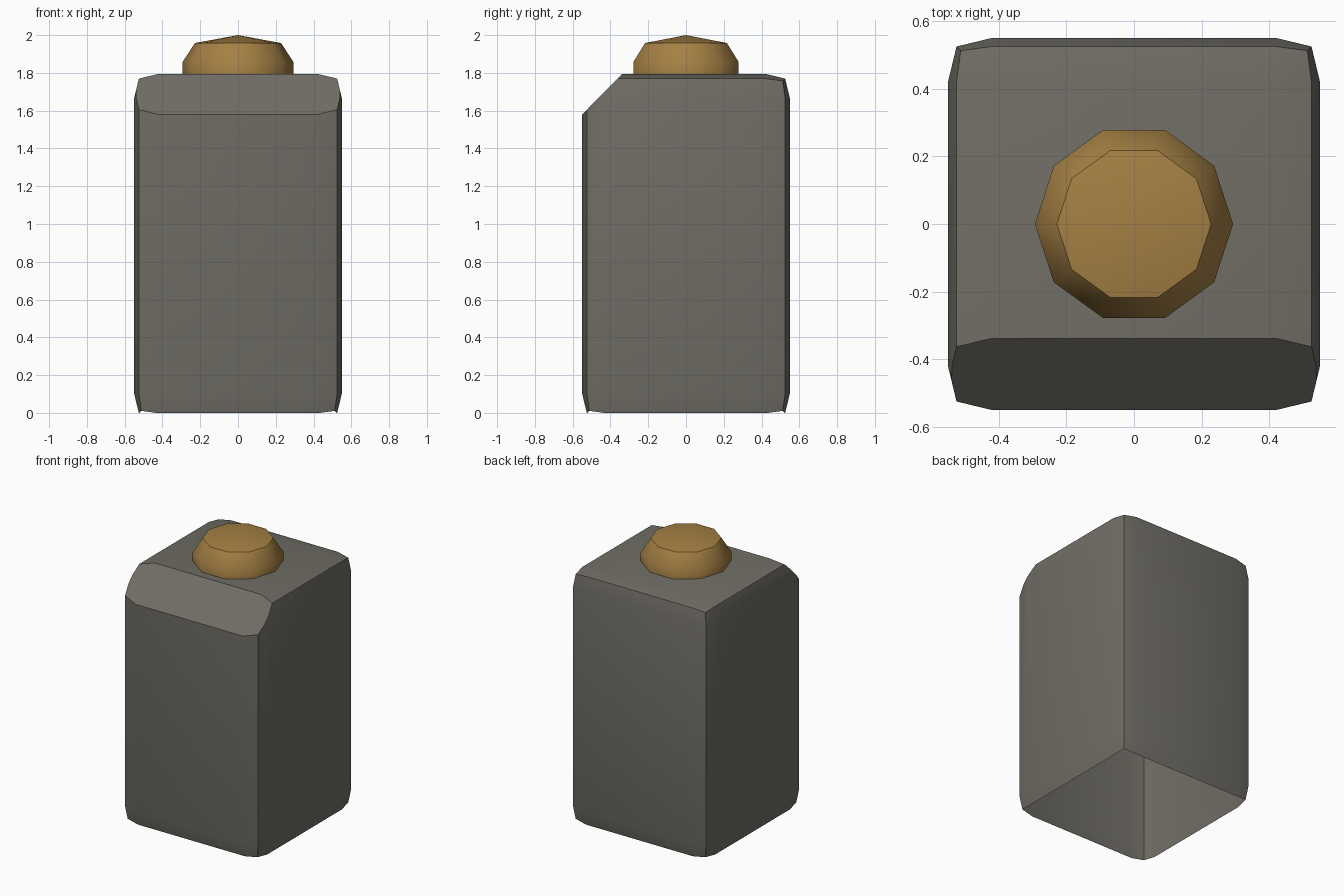
import bpy, bmesh, math
from mathutils import Vector

cube = bpy.data.objects.get("Cube")
if cube:
    bpy.data.objects.remove(cube, do_unlink=True)


def material(name, rgb):
    mat = bpy.data.materials.new(name)
    mat.use_nodes = True
    mat.diffuse_color = (*rgb, 1)
    mat.node_tree.nodes["Principled BSDF"].inputs["Base Color"].default_value = (*rgb, 1)
    return mat


def finish(bm, name, mat):
    mesh = bpy.data.meshes.new(name)
    bm.to_mesh(mesh)
    bm.free()
    mesh.materials.append(mat)
    obj = bpy.data.objects.new(name, mesh)
    bpy.context.collection.objects.link(obj)
    bpy.ops.object.select_all(action='DESELECT')
    obj.select_set(True)
    bpy.context.view_layer.objects.active = obj
    bpy.ops.object.shade_smooth_by_angle(angle=math.radians(40))
    return obj


HALF, TOP, BOTTOM, BEVEL = 0.55, 1.795, -0.027, 0.13

# Body: box with softly rounded edges
bm = bmesh.new()
bmesh.ops.create_cube(bm, size=1)
for v in bm.verts:
    v.co = Vector((v.co.x * 2 * HALF, v.co.y * 2 * HALF, TOP if v.co.z > 0 else BOTTOM))
bmesh.ops.bevel(bm, geom=bm.edges[:], offset=BEVEL, offset_type='OFFSET',
                segments=2, profile=0.65, affect='EDGES', clamp_overlap=True)

# Open underside: drop the floor and the inner half of its bevel
bm.normal_update()
floor = [f for f in bm.faces if f.normal.z < -0.7]
bmesh.ops.delete(bm, geom=floor, context='FACES')

# Sloped cut along the upper front edge
cut = bmesh.ops.bisect_plane(bm, geom=bm.verts[:] + bm.edges[:] + bm.faces[:],
                             plane_co=(0, -0.338, TOP), plane_no=(0, -1, 0.985),
                             clear_outer=True)
rim = [e for e in cut["geom_cut"] if isinstance(e, bmesh.types.BMEdge)]
bmesh.ops.contextual_create(bm, geom=rim)
bmesh.ops.recalc_face_normals(bm, faces=bm.faces[:])
finish(bm, "body", material("dark warm grey", (0.162, 0.153, 0.130)))

# Cap: ten-sided turned knob with a shallow point
SIDES = 10
profile = [(0.293, 1.79), (0.293, 1.858), (0.228, 1.958)]
bm = bmesh.new()
rings = []
for r, z in profile:
    angles = [math.tau * i / SIDES for i in range(SIDES)]
    rings.append([bm.verts.new((r * math.cos(a), r * math.sin(a), z)) for a in angles])
tip = bm.verts.new((0, 0, 2))
for i in range(SIDES):
    j = (i + 1) % SIDES
    for low, high in zip(rings, rings[1:]):
        bm.faces.new((low[i], low[j], high[j], high[i]))
    bm.faces.new((rings[-1][i], rings[-1][j], tip))
finish(bm, "cap", material("ochre brown", (0.376, 0.216, 0.058)))
